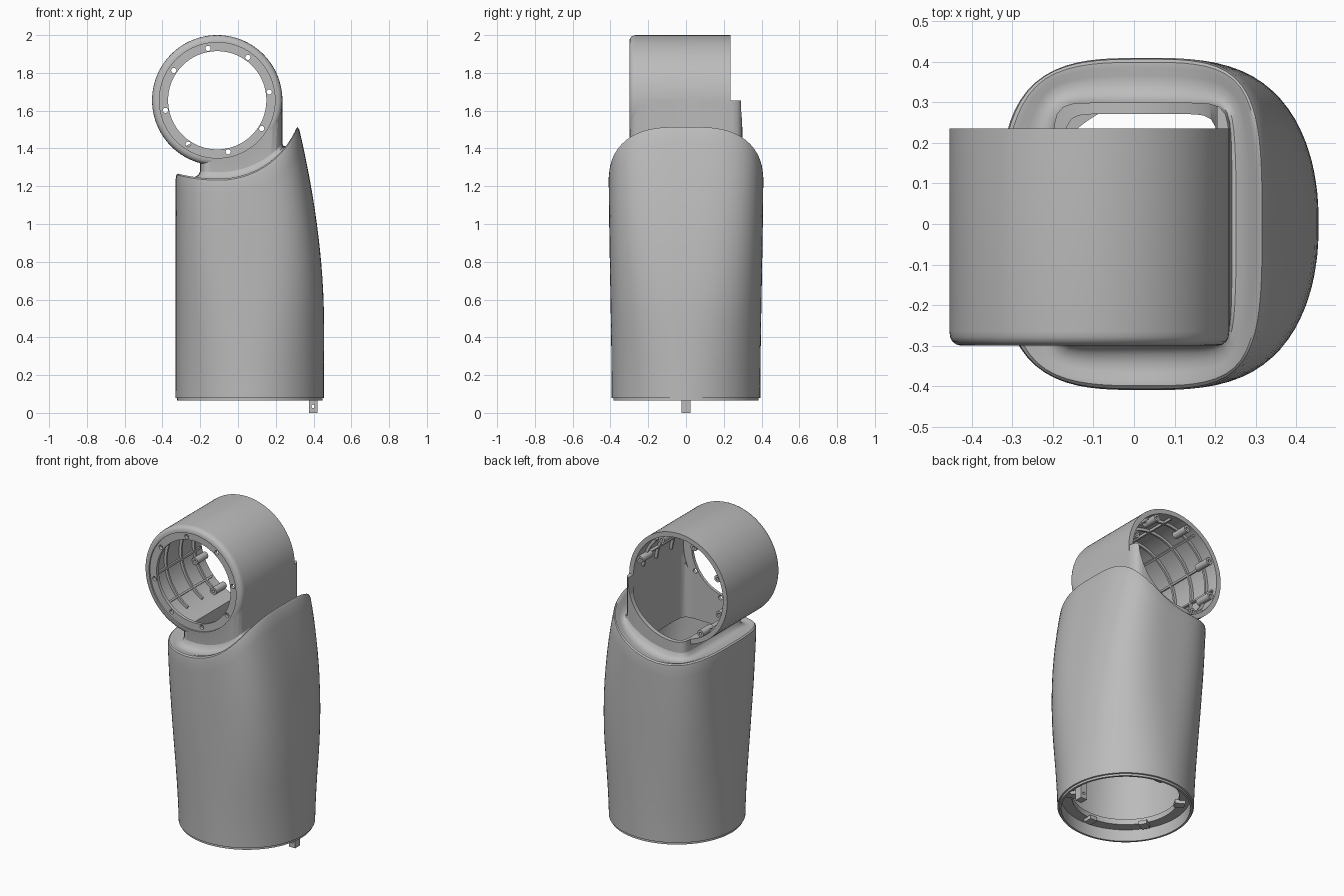
import bpy, bmesh, math
from mathutils import Matrix

cube = bpy.data.objects.get("Cube")
if cube:
    bpy.data.objects.remove(cube)

grey = bpy.data.materials.new("light_grey")
grey.use_nodes = True
grey.diffuse_color = (0.5, 0.5, 0.5, 1)
grey.node_tree.nodes["Principled BSDF"].inputs["Base Color"].default_value = (0.5, 0.5, 0.5, 1)

SEG = 96
ANGLES = [2 * math.pi * i / SEG for i in range(SEG)]
RX, RZ = -0.11, 1.655          # ring axis
NECK_X, NECK_A, NECK_B = 0.0175, 0.2175, 0.299
parts = []


def finish(name, bm):
    bmesh.ops.recalc_face_normals(bm, faces=bm.faces)
    mesh = bpy.data.meshes.new(name)
    bm.to_mesh(mesh)
    bm.free()
    obj = bpy.data.objects.new(name, mesh)
    bpy.context.collection.objects.link(obj)
    mesh.materials.append(grey)
    parts.append(obj)
    return obj


def loft(name, loops, closed=False):
    """Join equal loops with quads, then cap the ends or close the circuit."""
    bm = bmesh.new()
    rows = [[bm.verts.new(p) for p in loop] for loop in loops]
    pairs = list(zip(rows, rows[1:])) + ([(rows[-1], rows[0])] if closed else [])
    for lo, hi in pairs:
        for i in range(len(lo)):
            j = (i + 1) % len(lo)
            bm.faces.new((lo[i], lo[j], hi[j], hi[i]))
    if not closed:
        bm.faces.new(rows[0])
        bm.faces.new(rows[-1])
    return finish(name, bm)


def polar(angle, a, b, n):
    """Point on a superellipse in the given direction."""
    c, s = math.cos(angle), math.sin(angle)
    r = (abs(c / a) ** n + abs(s / b) ** n) ** (-1 / n)
    return r * c, r * s


def lathe(name, profile, x=RX, z=RZ, closed=False, seg=SEG):
    """Turn (radius, y) points about an axis parallel to y."""
    turn = [2 * math.pi * i / seg for i in range(seg)]
    return loft(name, [[(x + r * math.cos(t), y, z + r * math.sin(t)) for t in turn]
                       for r, y in profile], closed)


def neck_point(angle, inset=0.0):
    x, y = polar(angle, NECK_A - inset, NECK_B - inset, 10)
    return NECK_X + x, y


def neck_prism(name, inset, z0, z1):
    return loft(name, [[(*neck_point(t, inset), z) for t in ANGLES] for z in (z0, z1)])


def combine(obj, tool, operation):
    mod = obj.modifiers.new("combine", 'BOOLEAN')
    mod.operation, mod.object, mod.solver = operation, tool, 'EXACT'
    graph = bpy.context.evaluated_depsgraph_get()
    mesh = bpy.data.meshes.new_from_object(obj.evaluated_get(graph))
    obj.modifiers.clear()
    obj.data = mesh
    parts.remove(tool)
    bpy.data.objects.remove(tool)


def box(name, size, place, turn=0.0):
    bm = bmesh.new()
    bmesh.ops.create_cube(bm, size=1)
    bmesh.ops.scale(bm, vec=size, verts=bm.verts)
    bmesh.ops.rotate(bm, matrix=Matrix.Rotation(turn, 3, 'Z'), verts=bm.verts)
    bmesh.ops.translate(bm, vec=place, verts=bm.verts)
    return finish(name, bm)


# Body: round at the foot, squarer and leaning in towards the top
def section(angle, z, inset=0.0):
    right = 0.455 - 0.135 * (max(z - 0.5, 0) / 1.02) ** 1.8
    s = min(max(z / 1.4, 0), 1)
    s2 = s * s * (3 - 2 * s)
    mid, a = (right - 0.33) / 2, (right + 0.33) / 2
    x, y = polar(angle, a - inset, 0.393 + 0.017 * s2 - inset, 2 + 1.3 * s2)
    return mid + x, y


def cradle(x):
    """Height of the hollow top that follows the ring."""
    dx = x + 0.1
    dx *= 1 if dx > 0 else 0.7
    return 1.687 - math.sqrt(max(0.2 - dx * dx, 0.01))


def rim_height(angle):
    z = 1.3
    for _ in range(40):
        z = 0.5 * (z + cradle(section(angle, z)[0]))
    return z


tops = [rim_height(t) for t in ANGLES]
loops = []


def wall(f, inset, z0, drop):
    loops.append([(*section(t, z0 + f * (top - drop - z0), inset),
                   z0 + f * (top - drop - z0)) for t, top in zip(ANGLES, tops)])


def cap(f, lift, inset=0.0, outer_inset=0.0):
    loop = []
    for t, top in zip(ANGLES, tops):
        ox, oy = section(t, top, outer_inset)
        nx, ny = neck_point(t, inset)
        x, y = ox + f * (nx - ox), oy + f * (ny - oy)
        loop.append((x, y, cradle(x) + lift))
    loops.append(loop)


def foot(r, z):
    loops.append([(0.0625 + r * math.cos(t), r * math.sin(t), z) for t in ANGLES])


foot(0.372, 0.065)
foot(0.385, 0.065)
foot(0.385, 0.078)
for k in range(21):
    wall(k / 20, 0, 0.08, 0.03)
for f, lift in ((0.03, -0.008), (0.1, 0), (0.22, 0), (0.4, -0.006), (0.62, -0.006),
                (0.8, 0.002), (0.92, 0.014), (1, 0.035)):
    cap(f, lift)
cap(1, 0.02, 0.015)
cap(1, -0.03, 0.015)
for k in range(13):
    wall(1 - k / 12, 0.03, 0.18, 0.06)
for r, z in ((0.31, 0.175), (0.31, 0.14), (0.372, 0.14)):
    foot(r, z)
loft("body_shell", loops, closed=True)

# Ring housing with the neck that joins it to the body
ring = lathe("ring_housing", [(0.315, -0.3), (0.328, -0.297), (0.338, -0.289),
                              (0.343, -0.279), (0.345, -0.265), (0.345, 0.235)])
combine(ring, neck_prism("neck", 0, 1.2, RZ), 'UNION')
combine(ring, neck_prism("neck_cut", 0.028, 1.0, RZ - 0.01), 'DIFFERENCE')
for profile in (((0.315, -0.268), (0.315, 1)), ((0.26, -1), (0.26, 0)),
                ((0.306, -1), (0.306, -0.29))):
    combine(ring, lathe("bore_cut", profile), 'DIFFERENCE')

# Screw holes through the front flange
for k in range(8):
    t = math.radians(9 + 45.5 * k)
    combine(ring, lathe("screw_cut", ((0.014, -0.5), (0.014, 0)),
                        RX + 0.279 * math.cos(t), RZ + 0.279 * math.sin(t), seg=12),
            'DIFFERENCE')

# Ribs inside the ring, left clear above the neck
for y in (-0.13, 0.02, 0.15):
    arc = [math.radians(5 + 235 * i / 48) for i in range(49)]
    loft("hoop_rib", [[(RX + r * math.cos(t), y + d, RZ + r * math.sin(t))
                       for r, d in ((0.298, -0.006), (0.32, -0.006), (0.32, 0.006), (0.298, 0.006))]
                      for t in arc])
for k in range(7):
    t = math.radians(20 + 34 * k)
    c, s = math.cos(t), math.sin(t)
    loft("long_rib", [[(RX + r * c - w * s, y, RZ + r * s + w * c)
                       for r, w in ((0.3, -0.006), (0.325, -0.006), (0.325, 0.006), (0.3, 0.006))]
                      for y in (-0.275, 0.21)])

# Screw bosses near the open back
for degrees in (20, 65, 110, 155, 200, 240):
    t = math.radians(degrees)
    lathe("boss", ((0.009, 0.12), (0.022, 0.12), (0.022, 0.225), (0.009, 0.225)),
          RX + 0.296 * math.cos(t), RZ + 0.296 * math.sin(t), closed=True, seg=16)

# Clips under the foot ledge and the locating peg
for k in range(6):
    t = math.radians(30 + 60 * k)
    box("foot_clip", (0.06, 0.05, 0.025),
        (0.0625 + 0.315 * math.cos(t), 0.315 * math.sin(t), 0.132), t)
peg = box("locating_peg", (0.045, 0.05, 0.15), (0.3975, 0, 0.075))
combine(peg, lathe("peg_cut", ((0.009, -0.1), (0.009, 0.1)), 0.3975, 0.035, seg=12), 'DIFFERENCE')

# Smooth shading with sharp edges kept
bpy.ops.object.select_all(action='DESELECT')
for obj in parts:
    obj.select_set(True)
bpy.context.view_layer.objects.active = ring
bpy.ops.object.shade_smooth_by_angle(angle=math.radians(35))
